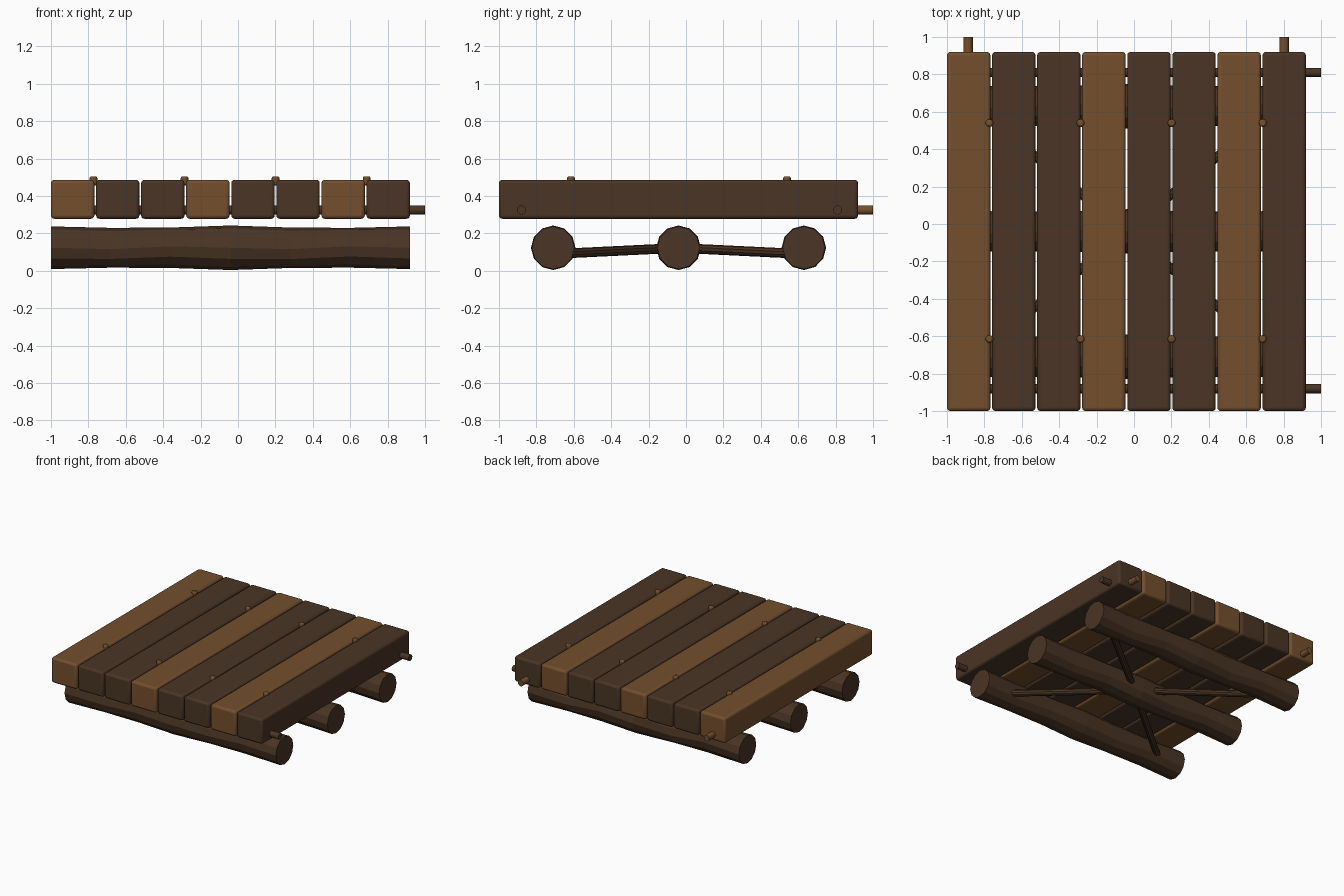
import bpy, bmesh, math
from mathutils import Vector

cube = bpy.data.objects.get("Cube")
if cube:
    bpy.data.objects.remove(cube, do_unlink=True)


def material(name, rgb):
    m = bpy.data.materials.new(name)
    m.use_nodes = True
    m.diffuse_color = (*rgb, 1)
    m.node_tree.nodes["Principled BSDF"].inputs["Base Color"].default_value = (*rgb, 1)
    return m


DARK = material("dark wood", (0.068, 0.035, 0.018))
LIGHT = material("light wood", (0.175, 0.078, 0.027))


def finish(ob, name, mat):
    ob.name = name
    ob.data.materials.append(mat)
    return ob


def bevel(ob, width, segments):
    mod = ob.modifiers.new("rounded edges", 'BEVEL')
    mod.width, mod.segments = width, segments
    bpy.ops.object.shade_smooth_by_angle(angle=math.radians(35))


def rod(name, a, b, radius, mat, sides=12):
    a, b = Vector(a), Vector(b)
    bpy.ops.mesh.primitive_cylinder_add(vertices=sides, radius=radius, depth=(b - a).length,
                                        location=(a + b) / 2)
    ob = bpy.context.object
    ob.rotation_euler = (b - a).to_track_quat('Z', 'Y').to_euler()
    bpy.ops.object.shade_smooth_by_angle(angle=math.radians(35))
    return finish(ob, name, mat)


def log(name, y, twist):
    """Twelve-sided trunk along x with a gently swelling, twisted section."""
    bm = bmesh.new()
    sides, steps, rings = 12, 6, []
    for s in range(steps + 1):
        t = s / steps
        radius = 0.113 + 0.006 * math.cos(4 * math.pi * (t - 0.5)) - 0.005 * abs(2 * t - 1)
        ring = []
        for k in range(sides):
            a = 2 * math.pi * k / sides + twist * math.sin(s * 2.1)
            ring.append(bm.verts.new((END[0] + t * (END[1] - END[0]),
                                      y + radius * math.cos(a), 0.123 + radius * math.sin(a))))
        rings.append(ring)
    for r0, r1 in zip(rings, rings[1:]):
        for k in range(sides):
            n = (k + 1) % sides
            bm.faces.new((r0[k], r0[n], r1[n], r1[k]))
    bm.faces.new(rings[0])
    bm.faces.new(rings[-1])
    bmesh.ops.recalc_face_normals(bm, faces=bm.faces)
    mesh = bpy.data.meshes.new(name)
    bm.to_mesh(mesh)
    bm.free()
    ob = bpy.data.objects.new(name, mesh)
    bpy.context.collection.objects.link(ob)
    finish(ob, name, DARK)


END = (-1.0, 0.92)
MID = -0.04
PITCH = 0.241

# Deck planks
for i in range(8):
    bpy.ops.mesh.primitive_cube_add(size=1, location=(-0.884 + PITCH * i, MID, 0.382))
    plank = bpy.context.object
    plank.scale = (0.232, 1.92, 0.208)
    bpy.ops.object.transform_apply(location=False, rotation=False, scale=True)
    finish(plank, f"deck_plank_{i + 1}", LIGHT if i % 3 == 0 else DARK)
    bevel(plank, 0.018, 3)

# Round trunks below the deck
for i, y in enumerate((-0.71, MID, 0.63)):
    log(f"support_log_{i + 1}", y, 0.08 + 0.03 * i)

# Diagonal braces meeting in the middle trunk
for sx in (-1, 1):
    for sy in (-1, 1):
        rod(f"brace_{'left' if sx > 0 else 'right'}_{'back' if sy > 0 else 'front'}",
            (MID, MID, 0.122), (MID + 0.8 * sx, MID + 0.66 * sy, 0.09), 0.026, DARK, 10)

# Through rods that pin the planks together
for y, side in ((-0.88, "front"), (0.81, "back")):
    rod(f"cross_rod_{side}", (-0.95, y, 0.325), (1, y, 0.325), 0.025, DARK)
for x, side in ((-0.887, "right"), (0.803, "left")):
    rod(f"lengthwise_rod_{side}", (x, -0.95, 0.325), (x, 1, 0.325), 0.025, LIGHT)

# Rounded pegs on the deck seams
for i in range(4):
    for y, side in ((-0.615, "front"), (0.54, "back")):
        x = -0.773 + 0.487 * i
        peg = rod(f"peg_{side}_{i + 1}", (x, y, 0.455), (x, y, 0.505), 0.021, LIGHT)
        bevel(peg, 0.01, 2)
